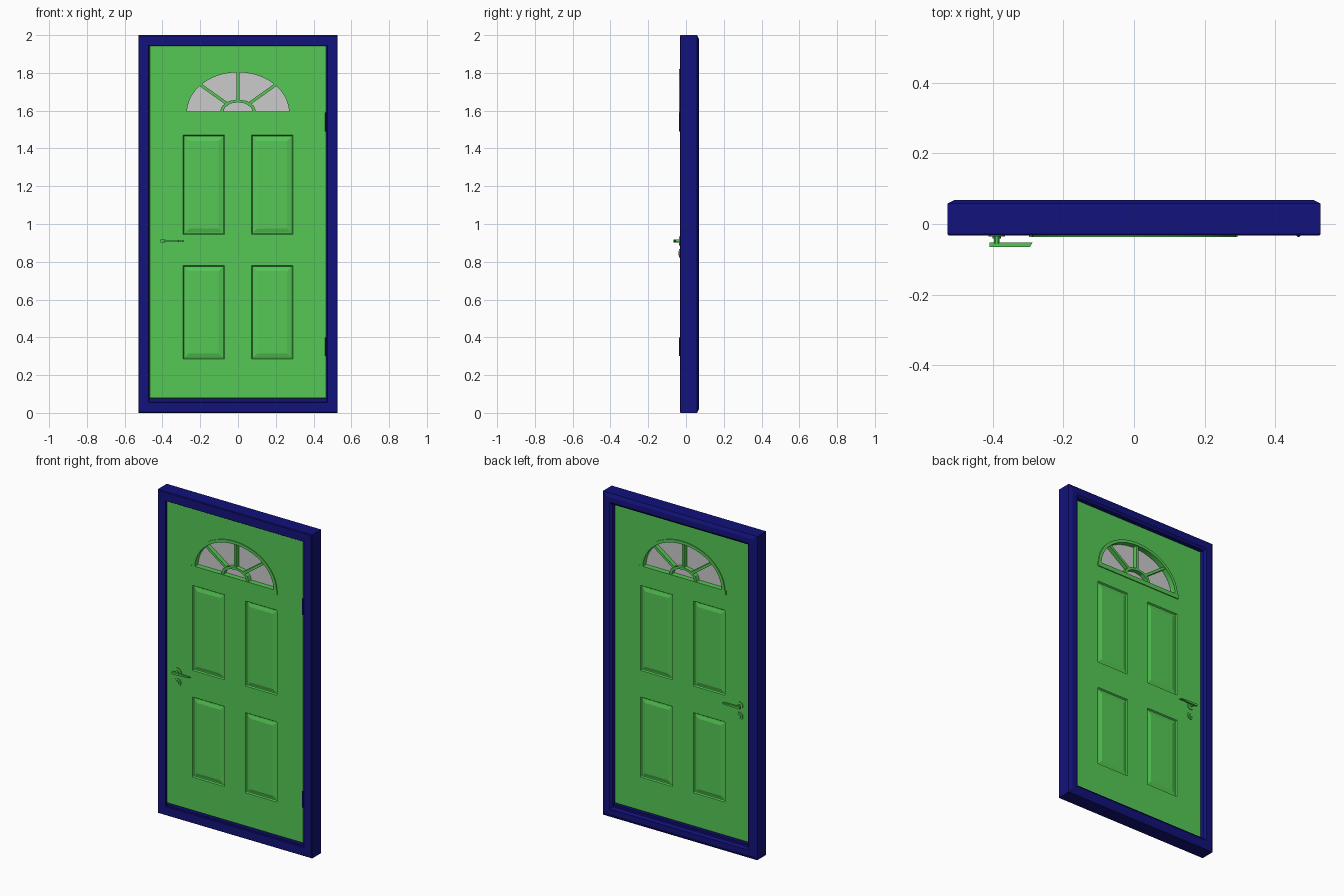
import bpy, bmesh
from math import sin, cos, pi
from mathutils import Vector, Matrix

if "Cube" in bpy.data.objects:
    bpy.data.objects.remove(bpy.data.objects["Cube"])

def material(name, rgb):
    m = bpy.data.materials.new(name)
    m.diffuse_color = (*rgb, 1)
    m.use_nodes = True
    m.node_tree.nodes["Principled BSDF"].inputs["Base Color"].default_value = m.diffuse_color
    return m

GREEN = material("green_paint", (0.09, 0.58, 0.09))
NAVY = material("navy_paint", (0.006, 0.006, 0.2))

def finish(bm, name, mat=None, smooth=False):
    bmesh.ops.recalc_face_normals(bm, faces=bm.faces)
    me = bpy.data.meshes.new(name)
    bm.to_mesh(me)
    bm.free()
    ob = bpy.data.objects.new(name, me)
    bpy.context.collection.objects.link(ob)
    if mat:
        me.materials.append(mat)
    if smooth:
        bpy.ops.object.select_all(action='DESELECT')
        ob.select_set(True)
        bpy.context.view_layer.objects.active = ob
        bpy.ops.object.shade_smooth_by_angle()
    return ob

def add_prism(bm, pts, y0, y1):
    """Extrude an x-z outline from y0 to y1."""
    a = [bm.verts.new((x, y0, z)) for x, z in pts]
    b = [bm.verts.new((x, y1, z)) for x, z in pts]
    bm.faces.new(a)
    bm.faces.new(b)
    n = len(pts)
    for i in range(n):
        bm.faces.new((a[i], a[(i + 1) % n], b[(i + 1) % n], b[i]))

def prism(name, pts, y0, y1, mat=None, smooth=False):
    bm = bmesh.new()
    add_prism(bm, pts, y0, y1)
    return finish(bm, name, mat, smooth)

def rect(x0, x1, z0, z1):
    return [(x0, z0), (x1, z0), (x1, z1), (x0, z1)]

def disc(x, z, r, n=16):
    return [(x + r * cos(2 * pi * i / n), z + r * sin(2 * pi * i / n)) for i in range(n)]

def arc(a, b, z, n):
    return [(a * cos(pi * i / n), z + b * sin(pi * i / n)) for i in range(n + 1)]

def bar(p, q, w):
    p, q = Vector(p), Vector(q)
    n = (q - p).orthogonal().normalized() * w / 2
    return [tuple(v) for v in (p + n, q + n, q - n, p - n)]

# Door frame: mitred profile (inset from outer edge, y)
profile = [(0, -.029), (.004, -.033), (.055, -.033), (.058, -.03), (.058, .032),
           (.065, .032), (.065, .058), (.052, .068), (.02, .068), (0, .058)]
bm = bmesh.new()
rings = []
for sx, sz in ((-1, -1), (1, -1), (1, 1), (-1, 1)):
    rings.append([bm.verts.new((sx * (.528 - d), y, 1 + sz * (1 - d))) for d, y in profile])
for k in range(4):
    a, b = rings[k], rings[(k + 1) % 4]
    for i in range(len(profile)):
        j = (i + 1) % len(profile)
        bm.faces.new((a[i], a[j], b[j], b[i]))
finish(bm, "door_frame", NAVY)
prism("threshold", rect(-.47, .47, .05, .076), -.02, .045, NAVY)

# Door leaf with raised panels on both sides
T = .031
bm = bmesh.new()
bmesh.ops.create_cube(bm, size=1, matrix=Matrix.Translation((0, 0, 1.011))
                      @ Matrix.Diagonal((.936, 2 * T, 1.868, 1)))
bmesh.ops.bevel(bm, geom=bm.edges[:], offset=.006, segments=2, profile=.5, affect='EDGES')
cols = [(-.29, -.072), (.072, .29)]
rows = [(.285, .78), (.945, 1.47)]
for spans, axis in ((cols, (1, 0, 0)), (rows, (0, 0, 1))):
    for v in (v for s in spans for v in s):
        bmesh.ops.bisect_plane(bm, geom=bm.verts[:] + bm.edges[:] + bm.faces[:],
                               plane_co=Vector(axis) * v, plane_no=axis)
bm.normal_update()

def is_panel(f):
    c = f.calc_center_median()
    return (abs(f.normal.y) > .99 and any(a < c.x < b for a, b in cols)
            and any(a < c.z < b for a, b in rows))

panels = [f for f in bm.faces if is_panel(f)]
for thick, depth in ((.005, -.008), (.005, 0), (.02, .006)):
    bmesh.ops.inset_individual(bm, faces=panels, thickness=thick, depth=depth,
                               use_even_offset=True)
door = finish(bm, "door_leaf", GREEN)

# Fan window opening
Z = 1.59
cutter = prism("window_cutter", arc(.28, .221, Z - .008, 32), -.1, .1)
cutter.hide_render = True
mod = door.modifiers.new("window_opening", 'BOOLEAN')
mod.object = cutter
mod.operation = 'DIFFERENCE'
mod.solver = 'EXACT'
bpy.context.view_layer.objects.active = door
bpy.ops.object.modifier_apply(modifier=mod.name)
bpy.data.objects.remove(cutter)

# Fan window glass and trim
prism("window_glass", arc(.28, .221, Z, 32), -.004, .004)
prism("window_arch_trim", arc(.289, .231, Z, 32) + arc(.27, .213, Z, 32)[::-1],
      -.037, .037, GREEN, True)
prism("window_sill_trim", rect(-.297, .293, 1.568, 1.595), -.037, .037, GREEN)
prism("window_inner_arch", arc(.097, .07, Z, 6) + arc(.08, .055, Z, 6)[::-1],
      -.03, .03, GREEN)
bm = bmesh.new()
add_prism(bm, bar((0, 1.65), (0, 1.81), .016), -.03, .03)
for s in (-1, 1):
    add_prism(bm, bar((s * .063, 1.64), (s * .213, 1.747), .016), -.03, .03)
finish(bm, "window_glazing_bars", GREEN)

# Handles and locks, front (-1) and back (1)
HX, HZ = -.389, .91
lever = [(HX - .021, HZ - .007), (HX + .02, HZ - .006), (-.288, HZ - .003),
         (-.288, HZ + .003), (HX + .02, HZ + .006), (HX - .021, HZ + .007)]
for s, side in ((-1, "front"), (1, "back")):
    prism(side + "_handle_rose", disc(HX, HZ, .024), s * .029, s * .036, GREEN, True)
    prism(side + "_handle_stem", disc(HX, HZ, .008, 12), s * .034, s * .056, GREEN, True)
    ob = prism(side + "_handle_lever", lever, s * .053, s * .065, GREEN)
    for v in ob.data.vertices:  # slanted tip
        if v.co.x > -.3 and abs(v.co.y) > .06:
            v.co.x -= .007
    prism(side + "_lock_rose", disc(HX, .845, .023), s * .029, s * .036, GREEN, True)
    prism(side + "_lock_barrel", disc(HX, .845, .012, 12), s * .034, s * .041, GREEN, True)

# Hinges
for z, where in ((.35, "lower"), (1.54, "upper")):
    bm = bmesh.new()
    bmesh.ops.create_cone(bm, cap_ends=True, segments=12, radius1=.006, radius2=.006, depth=.1,
                          matrix=Matrix.Translation((.466, -.031, z)))
    finish(bm, where + "_hinge", NAVY, True)
